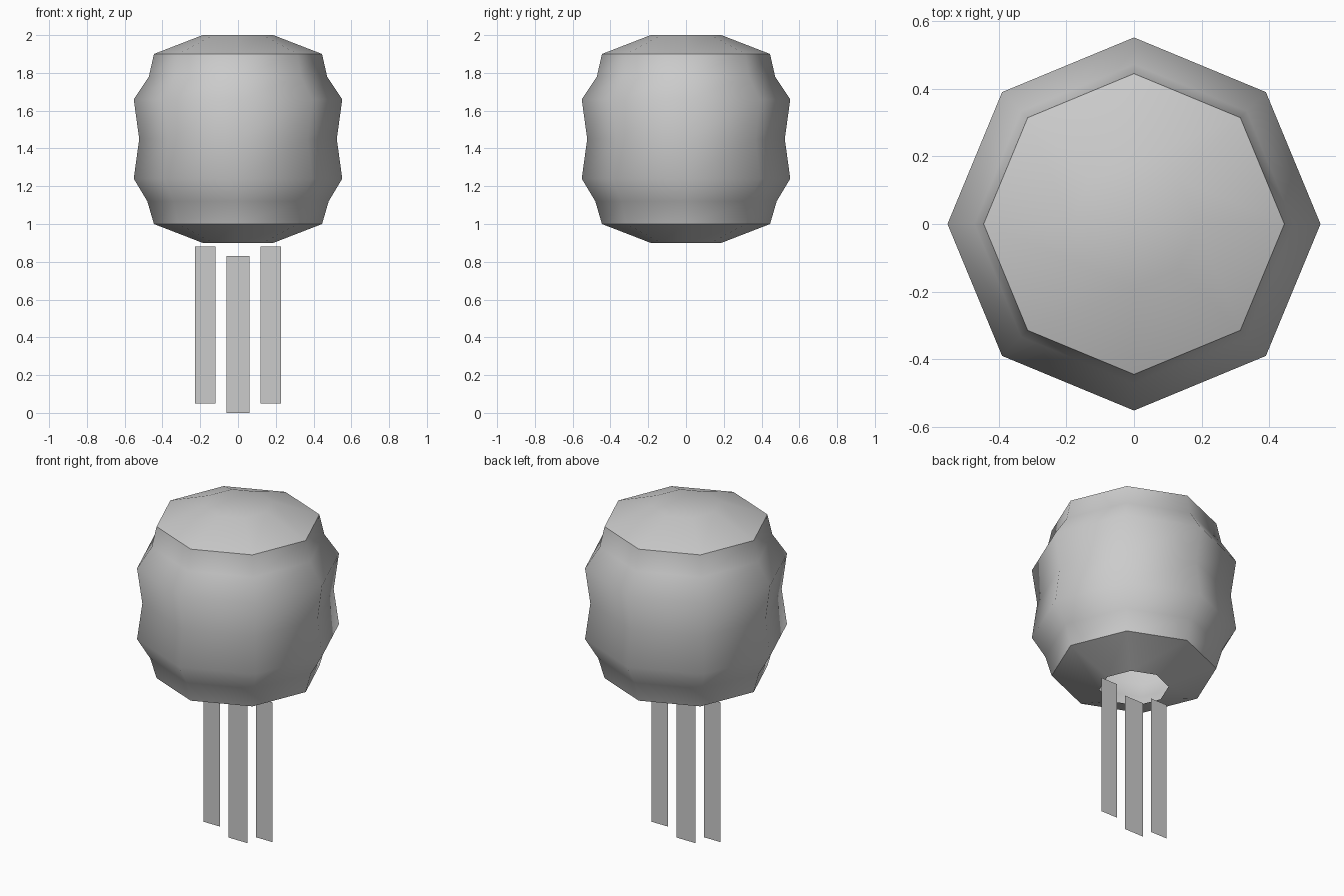
import bpy, bmesh
from math import cos, sin, pi, radians

if "Cube" in bpy.data.objects:
    bpy.data.objects.remove(bpy.data.objects["Cube"])

SIDES = 8


def make_object(name, bm):
    mesh = bpy.data.meshes.new(name)
    bm.to_mesh(mesh)
    bm.free()
    obj = bpy.data.objects.new(name, mesh)
    bpy.context.collection.objects.link(obj)
    return obj


# Lantern shade: ribbed octagonal shell, closed on top, open underneath
profile = [(0.187, 0.90), (0.445, 1.00), (0.48, 1.12), (0.552, 1.24), (0.523, 1.45),
           (0.552, 1.66), (0.472, 1.78), (0.445, 1.90), (0.187, 2.00)]
bm = bmesh.new()
rings = [[bm.verts.new((r * cos(2 * pi * i / SIDES), r * sin(2 * pi * i / SIDES), z))
          for i in range(SIDES)] for r, z in profile]
for low, high in zip(rings, rings[1:]):
    for i in range(SIDES):
        j = (i + 1) % SIDES
        bm.faces.new((low[i], low[j], high[j], high[i]))
bm.faces.new(rings[-1])
shade = make_object("lantern_shade", bm)
bpy.context.view_layer.objects.active = shade
shade.select_set(True)
bpy.ops.object.shade_smooth_by_angle(angle=radians(50))


# Tassels: flat paper strips hanging below the opening
def strip(name, x, half_width, bottom, top):
    bm = bmesh.new()
    corners = [(-1, bottom), (1, bottom), (1, top), (-1, top)]
    bm.faces.new([bm.verts.new((x + s * half_width, 0, z)) for s, z in corners])
    make_object(name, bm)


strip("tassel_centre", 0, 0.062, 0.0, 0.83)
for side, name in ((-1, "tassel_left"), (1, "tassel_right")):
    strip(name, side * 0.173, 0.054, 0.05, 0.88)
